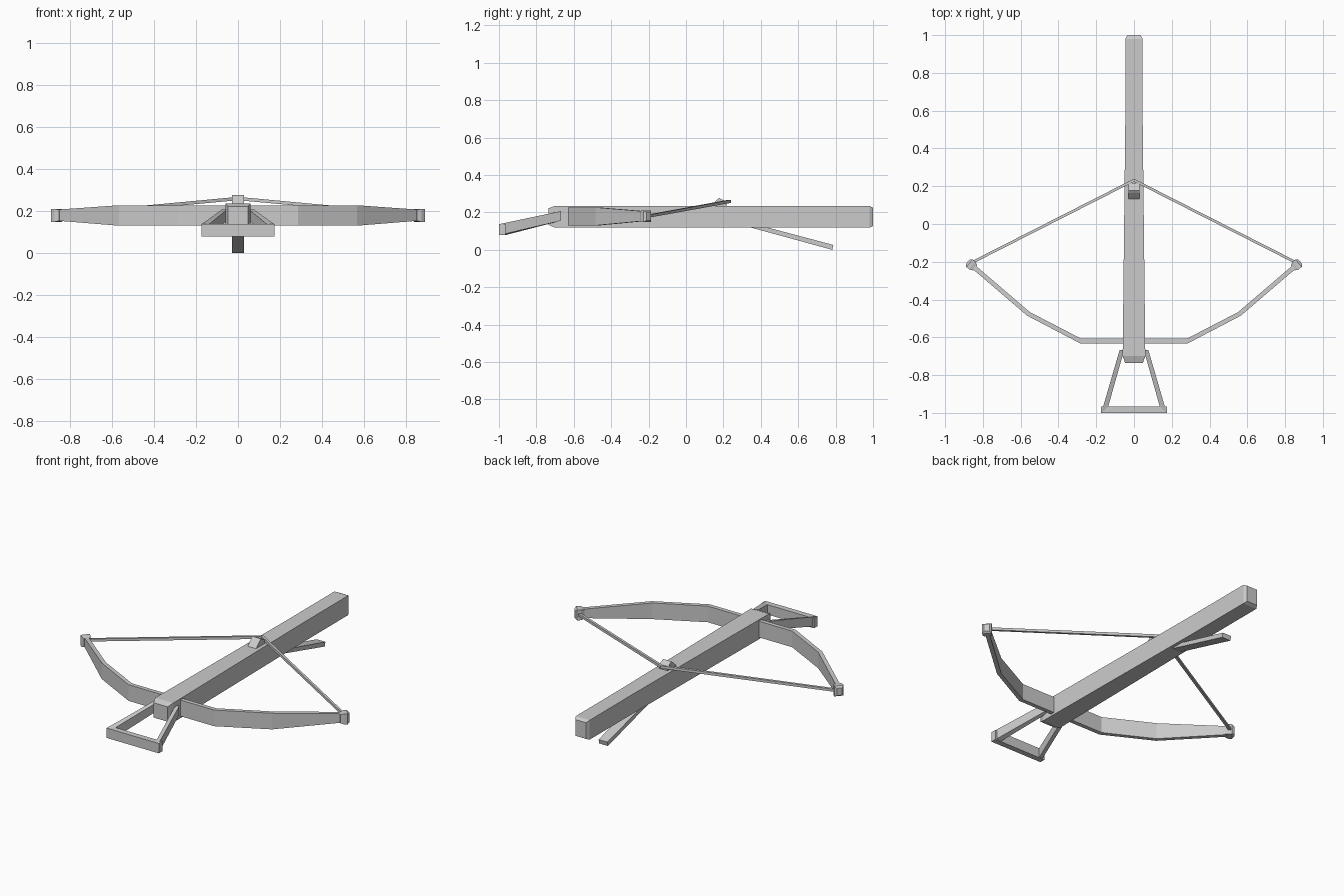
import bpy, bmesh
from mathutils import Vector

if "Cube" in bpy.data.objects:
    bpy.data.objects.remove(bpy.data.objects["Cube"])


def loft(name, rings, closed=False):
    """Skin a row of equal-sided rings; cap the ends unless closed."""
    bm = bmesh.new()
    loops = [[bm.verts.new(p) for p in r] for r in rings]
    n = len(loops[0])
    pairs = list(zip(loops, loops[1:]))
    if closed:
        pairs.append((loops[-1], loops[0]))
    else:
        bm.faces.new(loops[0])
        bm.faces.new(loops[-1])
    for a, b in pairs:
        for i in range(n):
            j = (i + 1) % n
            bm.faces.new((a[i], a[j], b[j], b[i]))
    bmesh.ops.recalc_face_normals(bm, faces=bm.faces)
    me = bpy.data.meshes.new(name)
    bm.to_mesh(me)
    bm.free()
    ob = bpy.data.objects.new(name, me)
    bpy.context.collection.objects.link(ob)
    return ob


def y_ring(y, w, z0, z1):
    return [(-w, y, z0), (w, y, z0), (w, y, z1), (-w, y, z1)]


def plan_ring(inner, outer, z0, z1):
    """Upright rectangle spanning two plan points."""
    return [(*inner, z0), (*outer, z0), (*outer, z1), (*inner, z1)]


def mirrored(rings):
    return [[(-x, y, z) for x, y, z in r] for r in reversed(rings)]


# Stock: long tapered beam with chamfered ends
loft("stock", [y_ring(-0.735, 0.047, 0.133, 0.222), y_ring(-0.70, 0.06, 0.118, 0.235),
               y_ring(0.55, 0.046, 0.118, 0.235), y_ring(0.98, 0.046, 0.118, 0.235),
               y_ring(1.0, 0.035, 0.128, 0.225)])

# Bow limbs: flat bent band running from tip to tip
half = [plan_ring((0.28, -0.607), (0.285, -0.632), 0.130, 0.227),
        plan_ring((0.552, -0.466), (0.566, -0.485), 0.130, 0.227),
        plan_ring((0.848, -0.212), (0.864, -0.230), 0.154, 0.206)]
loft("bow", mirrored(half) + half)

# Nocks: small faceted caps on the limb tips
d = Vector((0.76, 0.65, 0))
n = Vector((0.65, -0.76, 0))
tip = Vector((0.862, -0.215, 0))
for s, side in ((1, "right"), (-1, "left")):
    rings = []
    for t, w, h in ((-0.028, 0.017, 0.026), (-0.008, 0.026, 0.031),
                    (0.012, 0.026, 0.031), (0.024, 0.015, 0.022)):
        c = tip + d * t
        ring = plan_ring((c - n * w).xy, (c + n * w).xy, 0.179 - h, 0.179 + h)
        rings.append([(s * x, y, z) for x, y, z in ring])
    loft("nock_" + side, rings)

# String: thin cord drawn back to the catch
end = [(0.862, -0.198, 0.172), (0.862, -0.214, 0.172), (0.862, -0.214, 0.187), (0.862, -0.198, 0.187)]
mid = [(0, 0.24, 0.251), (0, 0.224, 0.251), (0, 0.224, 0.267), (0, 0.24, 0.267)]
loft("string", [mirrored([end])[0], mid, end])

# Catch: wedge-shaped hook on top of the stock
catch = [(0.125, 0.228), (0.215, 0.228), (0.218, 0.256), (0.178, 0.277), (0.165, 0.268)]
loft("catch", [[(x, y, z) for y, z in catch] for x in (-0.028, 0.028)])

# Trigger lever: sloping bar beneath the stock
loft("trigger_lever", [y_ring(0.35, 0.029, 0.118, 0.142),
                       [(-0.029, 0.782, 0.0), (0.029, 0.782, 0.0),
                        (0.029, 0.788, 0.026), (-0.029, 0.788, 0.026)]])

# Stirrup: drooping trapezoid foot loop at the front
arm = [plan_ring((0.052, -0.667), (0.076, -0.667), 0.156, 0.207),
       plan_ring((0.137, -0.968), (0.173, -0.968), 0.082, 0.137),
       plan_ring((0.137, -0.968), (0.173, -1.0), 0.078, 0.137)]
arm.pop(1)
loft("stirrup", mirrored(arm) + [])  .data.update()
bpy.data.objects["stirrup"].name = "stirrup_arm_left"
loft("stirrup_arm_right", arm)
loft("stirrup_bar", [[(x, -1.0, 0.078), (x - k, -0.966, 0.078), (x - k, -0.966, 0.137), (x, -1.0, 0.137)]
                     for x, k in ((-0.174, 0), (0.174, 0))])
